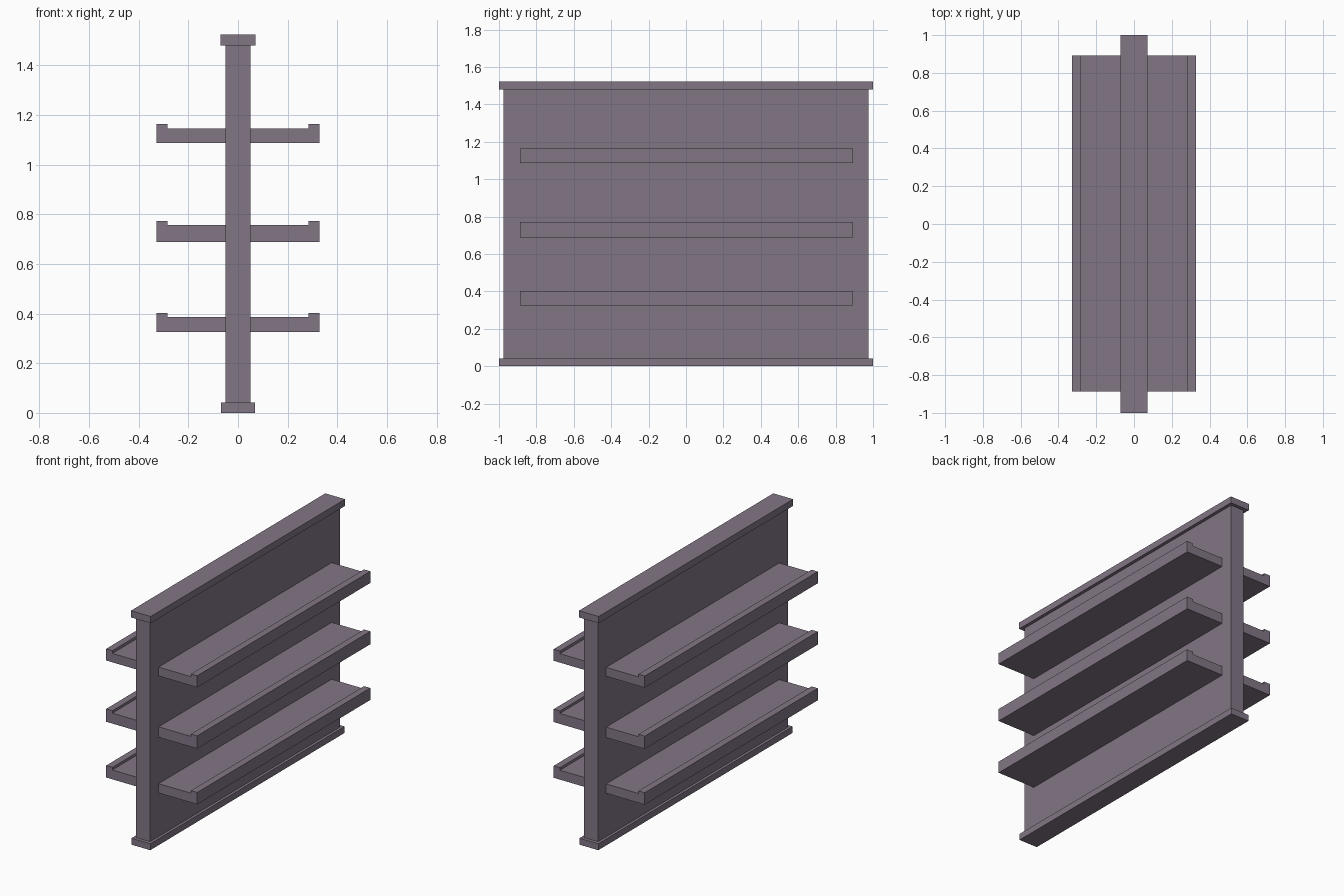
import bpy, bmesh
from mathutils import Vector

if "Cube" in bpy.data.objects:
    bpy.data.objects.remove(bpy.data.objects["Cube"])

mat = bpy.data.materials.new("muted_purple")
mat.diffuse_color = (0.223, 0.181, 0.235, 1)
mat.use_nodes = True
mat.node_tree.nodes["Principled BSDF"].inputs["Base Color"].default_value = mat.diffuse_color


def extrude_profile(name, profile, y0, y1):
    """Extrude a closed (x, z) outline along y."""
    bm = bmesh.new()
    face = bm.faces.new([bm.verts.new((x, y0, z)) for x, z in profile])
    ext = bmesh.ops.extrude_face_region(bm, geom=[face])
    verts = [v for v in ext["geom"] if isinstance(v, bmesh.types.BMVert)]
    bmesh.ops.translate(bm, verts=verts, vec=Vector((0, y1 - y0, 0)))
    bmesh.ops.recalc_face_normals(bm, faces=bm.faces)
    mesh = bpy.data.meshes.new(name)
    bm.to_mesh(mesh)
    bm.free()
    mesh.materials.append(mat)
    obj = bpy.data.objects.new(name, mesh)
    bpy.context.collection.objects.link(obj)
    return obj


def slab(name, half_x, half_y, z0, z1):
    outline = [(-half_x, z0), (half_x, z0), (half_x, z1), (-half_x, z1)]
    return extrude_profile(name, outline, -half_y, half_y)


# Central panel with base and top rails
slab("back_panel", 0.05, 0.977, 0.042, 1.479)
slab("base_rail", 0.068, 1.0, 0.0, 0.042)
slab("top_rail", 0.071, 1.0, 1.479, 1.523)

# Lipped shelves, mirrored to both sides: bottom, board top, lip top
levels = {
    "lower_shelf": (0.325, 0.386, 0.403),
    "middle_shelf": (0.688, 0.756, 0.772),
    "upper_shelf": (1.087, 1.145, 1.163),
}
INNER, LIP, OUTER = 0.05, 0.283, 0.328
for name, (bottom, board, lip) in levels.items():
    outline = [(INNER, bottom), (OUTER, bottom), (OUTER, lip),
               (LIP, lip), (LIP, board), (INNER, board)]
    shelf = extrude_profile(name, outline, -0.888, 0.893)
    mirror = shelf.modifiers.new("both_sides", "MIRROR")
    mirror.use_axis = (True, False, False)
    mirror.use_mirror_merge = False
